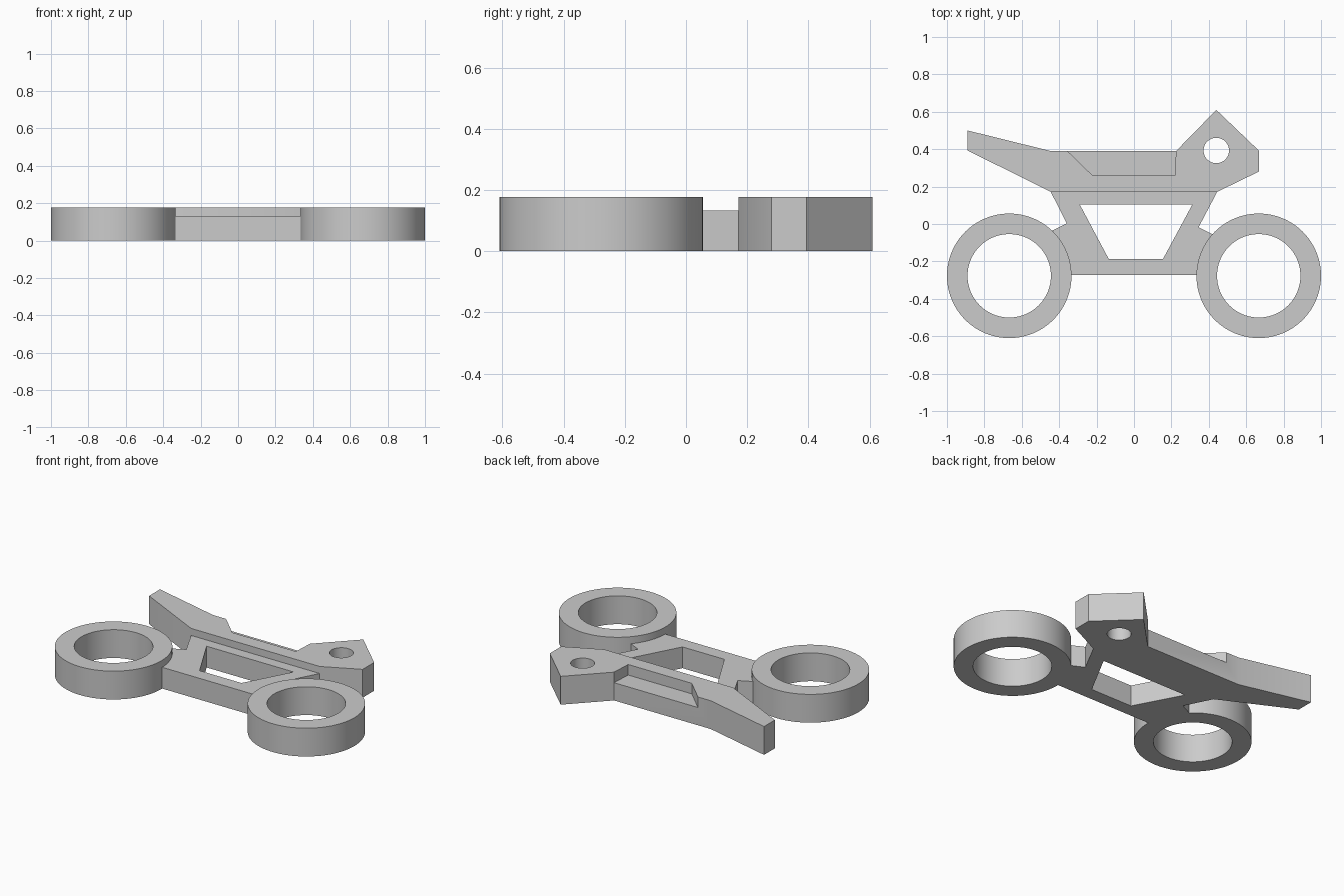
import bpy
import bmesh
from math import cos, sin, pi, radians
from mathutils import Vector

if "Cube" in bpy.data.objects:
    bpy.data.objects.remove(bpy.data.objects["Cube"])

THICK = 0.177
FRAME_TOP = 0.133
SEAT_FLOOR = 0.111

grey = bpy.data.materials.new("plain grey")
grey.use_nodes = True
grey.diffuse_color = (0.6, 0.6, 0.6, 1)
grey.node_tree.nodes["Principled BSDF"].inputs["Base Color"].default_value = grey.diffuse_color


def add_object(name, bm):
    bmesh.ops.recalc_face_normals(bm, faces=bm.faces)
    mesh = bpy.data.meshes.new(name)
    bm.to_mesh(mesh)
    bm.free()
    mesh.materials.append(grey)
    obj = bpy.data.objects.new(name, mesh)
    bpy.context.collection.objects.link(obj)
    return obj


def prism(name, outline, bottom, top):
    bm = bmesh.new()
    face = bm.faces.new([bm.verts.new((x, y, bottom)) for x, y in outline])
    result = bmesh.ops.extrude_face_region(bm, geom=[face])
    verts = [v for v in result["geom"] if isinstance(v, bmesh.types.BMVert)]
    bmesh.ops.translate(bm, verts=verts, vec=(0, 0, top - bottom))
    return add_object(name, bm)


def circle(x, y, radius, count):
    return [(x + radius * cos(2 * pi * i / count), y + radius * sin(2 * pi * i / count))
            for i in range(count)]


def activate(obj):
    bpy.ops.object.select_all(action='DESELECT')
    obj.select_set(True)
    bpy.context.view_layer.objects.active = obj


def cut(obj, cutter):
    cutter.hide_render = True
    mod = obj.modifiers.new("cut", 'BOOLEAN')
    mod.operation = 'DIFFERENCE'
    mod.solver = 'EXACT'
    mod.object = cutter
    activate(obj)
    bpy.ops.object.modifier_apply(modifier=mod.name)
    bpy.data.objects.remove(cutter)


def smooth(obj):
    activate(obj)
    bpy.ops.object.shade_smooth_by_angle(angle=radians(30))


# Wheels: a rectangular section spun into a ring
def wheel(name, x, y, inner, outer):
    bm = bmesh.new()
    corners = [(inner, 0), (outer, 0), (outer, THICK), (inner, THICK)]
    verts = [bm.verts.new((x + r, y, z)) for r, z in corners]
    edges = [bm.edges.new((verts[i], verts[i - 1])) for i in range(4)]
    bmesh.ops.spin(bm, geom=verts + edges, cent=(x, y, 0), axis=(0, 0, 1),
                   angle=2 * pi, steps=96, use_merge=False)
    bmesh.ops.remove_doubles(bm, verts=bm.verts, dist=0.0005)
    smooth(add_object(name, bm))


wheel("left_wheel", 0.667, -0.277, 0.223, 0.333)
wheel("right_wheel", -0.667, -0.277, 0.223, 0.333)

# Lower frame with its trapezoid window
frame = prism("frame", [
    (-0.445, 0.172), (-0.36, 0.003), (-0.44, -0.037), (-0.5, -0.07), (-0.4, -0.272),
    (0.4, -0.272), (0.5, -0.09), (0.42, -0.055), (0.345, -0.018), (0.445, 0.172)],
    0, FRAME_TOP)
cut(frame, prism("window_cutter", [
    (-0.29, 0.104), (-0.135, -0.187), (0.155, -0.187), (0.312, 0.104)], -0.1, 0.3))

# Upper body: tail, seat and head in one slab
body = prism("upper_body", [
    (-0.89, 0.5), (-0.89, 0.393), (-0.445, 0.172), (0.445, 0.172), (0.667, 0.28),
    (0.667, 0.393), (0.44, 0.61), (0.225, 0.39), (-0.445, 0.39)], 0, THICK)
cut(body, prism("seat_cutter", [
    (-0.407, 0.44), (-0.222, 0.26), (0.218, 0.26), (0.225, 0.39), (0.225, 0.44)],
    SEAT_FLOOR, 0.3))
cut(body, prism("lamp_hole_cutter", circle(0.44, 0.393, 0.068, 48), -0.1, 0.3))
smooth(body)
